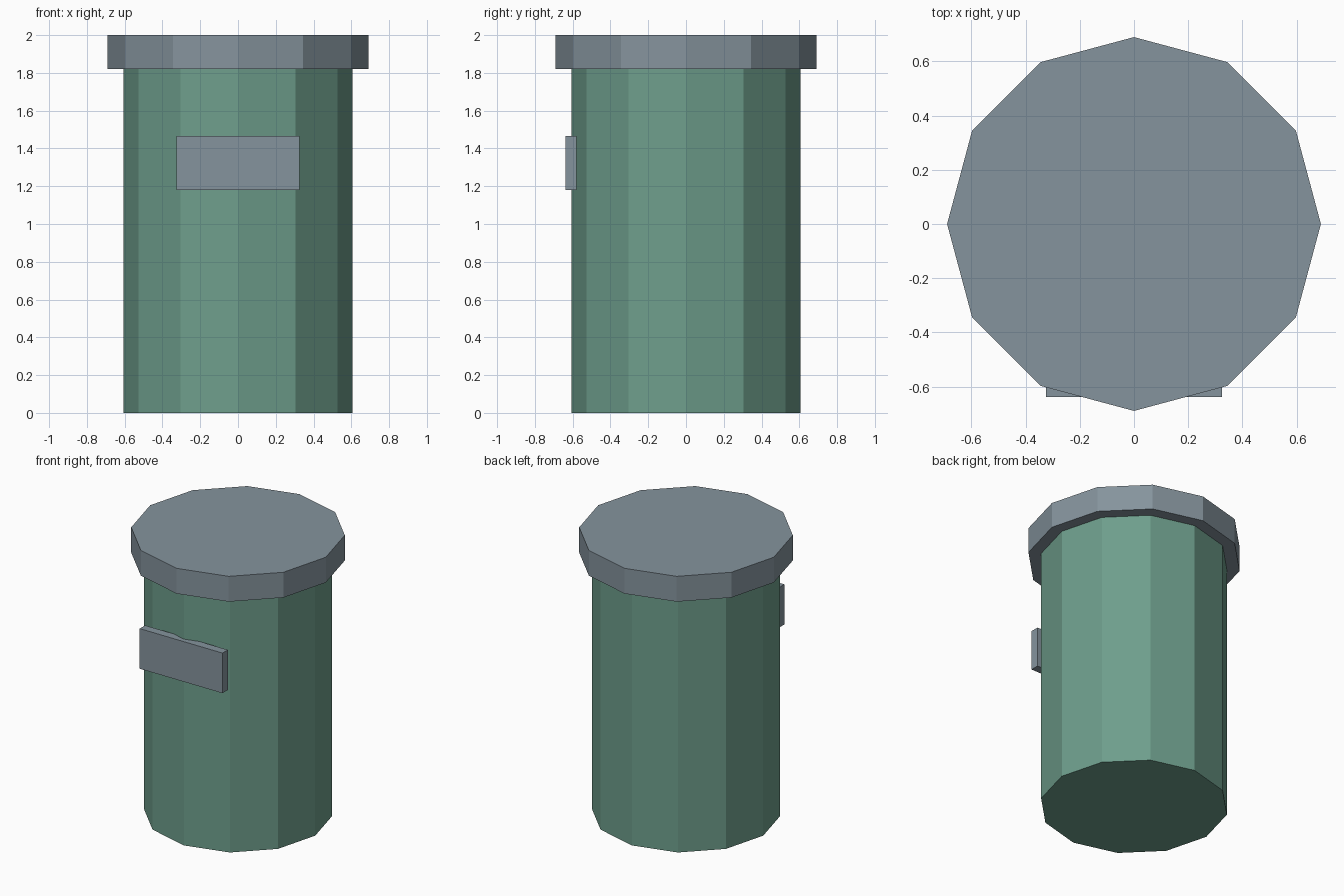
import bpy
import math

if "Cube" in bpy.data.objects:
    bpy.data.objects.remove(bpy.data.objects["Cube"])


def material(name, rgb):
    m = bpy.data.materials.new(name)
    m.diffuse_color = (*rgb, 1.0)
    m.use_nodes = True
    m.node_tree.nodes["Principled BSDF"].inputs["Base Color"].default_value = m.diffuse_color
    return m


green = material("muted green", (0.156, 0.342, 0.262))
grey = material("blue grey", (0.235, 0.294, 0.337))


def drum(name, radius, z0, z1, mat):
    # twelve-sided flat-faced cylinder with corners on the x and y axes
    bpy.ops.mesh.primitive_cylinder_add(vertices=12, radius=radius, depth=z1 - z0,
                                        location=(0, 0, (z0 + z1) / 2))
    ob = bpy.context.object
    ob.name = name
    ob.data.materials.append(mat)
    return ob


# Body and overhanging lid
drum("bin_body", 0.607, 0.0, 1.82, green)
drum("lid", 0.69, 1.82, 2.0, grey)

# Front plate, partly sunk into the body
bpy.ops.mesh.primitive_cube_add(size=1, location=(0, -0.609, 1.323))
plate = bpy.context.object
plate.name = "front_plate"
plate.scale = (0.65, 0.06, 0.285)
bpy.ops.object.transform_apply(location=False, rotation=False, scale=True)
plate.data.materials.append(grey)
